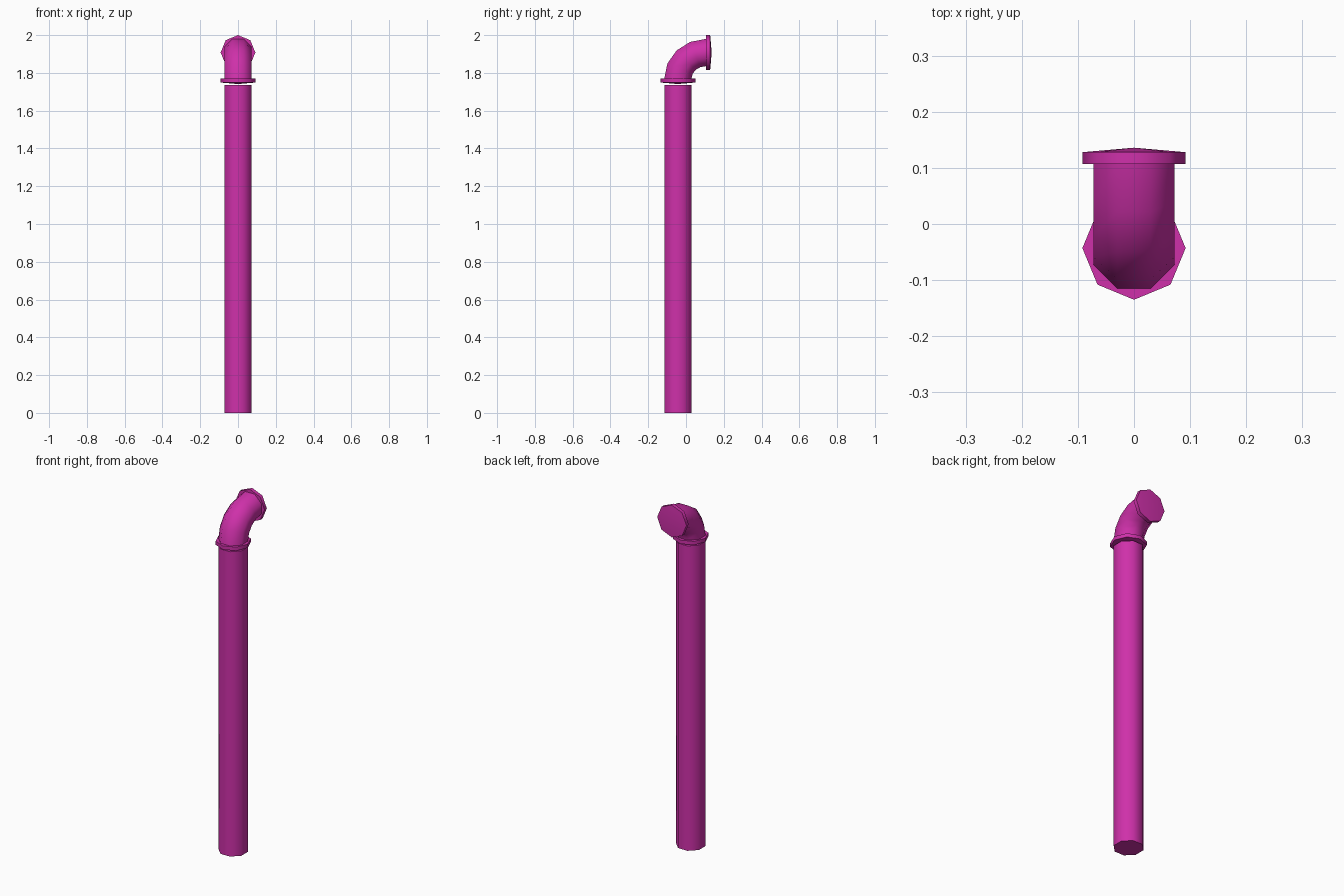
import bpy, bmesh
from math import sin, cos, pi, radians
from mathutils import Vector

if "Cube" in bpy.data.objects:
    bpy.data.objects.remove(bpy.data.objects["Cube"])

mat = bpy.data.materials.new("magenta")
mat.diffuse_color = (0.62, 0.03, 0.40, 1)
mat.use_nodes = True
mat.node_tree.nodes["Principled BSDF"].inputs["Base Color"].default_value = mat.diffuse_color

SIDES = 8
PIPE_R = 0.078      # flat-to-flat half width 0.072
FLANGE_R = 0.092
AXIS_Y = -0.043     # shaft axis
Z_BEND = 1.77       # elbow start height
Y_BEND = 0.107      # elbow end
Z_OUT = 1.908       # outlet axis height


def tube(name, stations, twist, tip=None):
    """Skin octagonal rings; station = (y, z, tilt, radius). tip makes a domed end."""
    bm = bmesh.new()
    rings = []
    for y, z, tilt, r in stations:
        side, out = Vector((1, 0, 0)), Vector((0, cos(tilt), -sin(tilt)))
        c = Vector((0, y, z))
        rings.append([bm.verts.new(c + r * (cos(a) * side + sin(a) * out))
                      for a in (twist + 2 * pi * i / SIDES for i in range(SIDES))])
    for a, b in zip(rings, rings[1:]):
        for i in range(SIDES):
            j = (i + 1) % SIDES
            bm.faces.new((a[i], a[j], b[j], b[i]))
    bm.faces.new(rings[0])
    if tip:
        t = bm.verts.new(tip)
        for i in range(SIDES):
            bm.faces.new((rings[-1][i], rings[-1][(i + 1) % SIDES], t))
    else:
        bm.faces.new(rings[-1])
    bmesh.ops.recalc_face_normals(bm, faces=bm.faces)
    me = bpy.data.meshes.new(name)
    bm.to_mesh(me)
    bm.free()
    me.materials.append(mat)
    ob = bpy.data.objects.new(name, me)
    bpy.context.collection.objects.link(ob)
    bpy.ops.object.select_all(action='DESELECT')
    ob.select_set(True)
    bpy.context.view_layer.objects.active = ob
    bpy.ops.object.shade_smooth_by_angle(angle=radians(50))
    return ob


# Long vertical pipe
tube("shaft", [(AXIS_Y, 0, 0, PIPE_R), (AXIS_Y, 1.737, 0, PIPE_R)], pi / 8)

# Quarter-turn elbow towards the back
bend = [(Y_BEND - (Y_BEND - AXIS_Y) * cos(t), Z_BEND + (Z_OUT - Z_BEND) * sin(t), t, PIPE_R)
        for t in (pi / 2 * i / 4 for i in range(5))]
tube("elbow", bend, pi / 8)

# Flanges with shallow domed outer faces
tube("lower_flange", [(AXIS_Y, Z_BEND, 0, FLANGE_R), (AXIS_Y, 1.749, 0, FLANGE_R)],
     0, (0, AXIS_Y, 1.741))
tube("outlet_flange", [(Y_BEND, Z_OUT, pi / 2, FLANGE_R), (0.128, Z_OUT, pi / 2, FLANGE_R)],
     0, (0, 0.136, Z_OUT))
